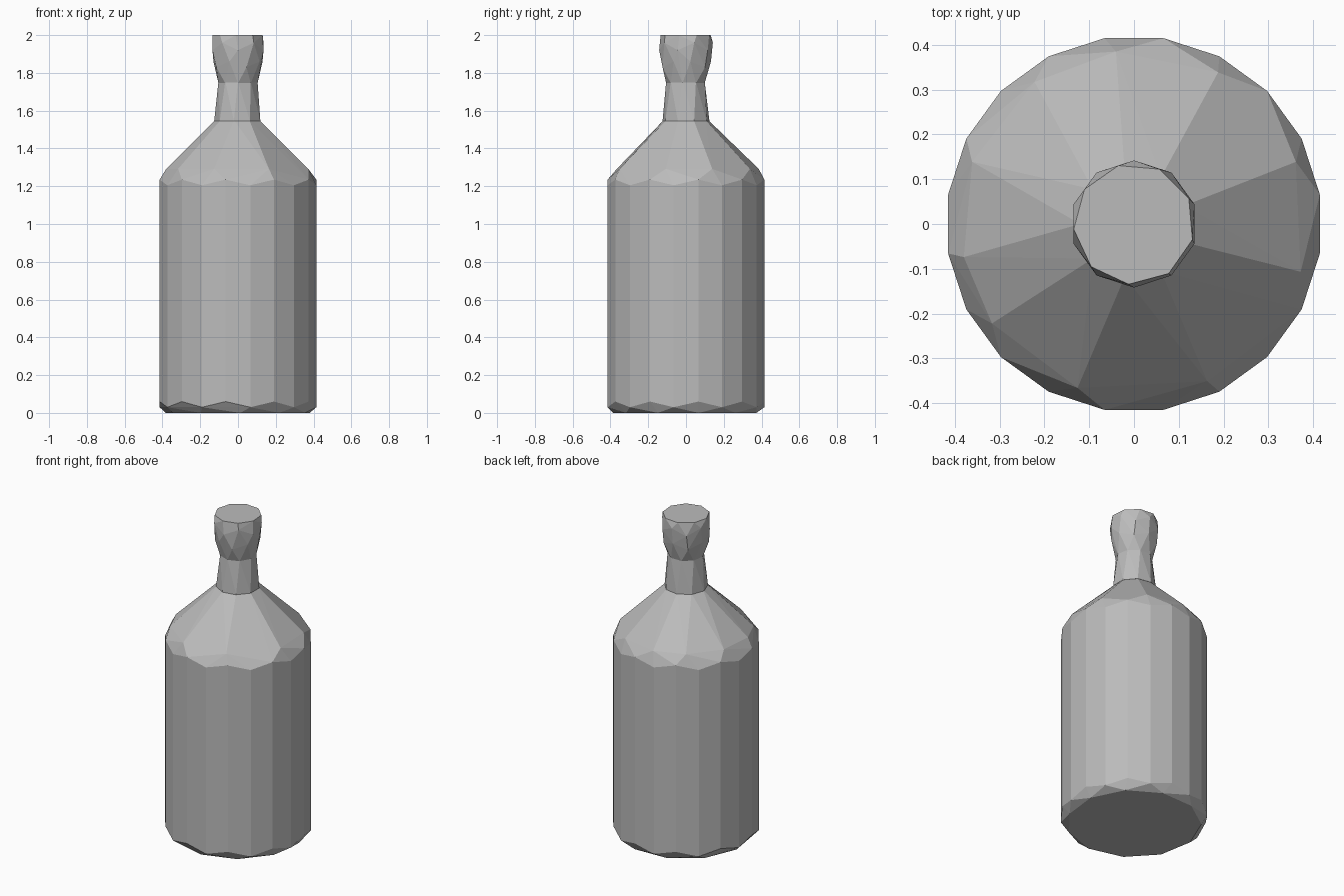
import bpy, bmesh, math

cube = bpy.data.objects.get("Cube")
if cube:
    bpy.data.objects.remove(cube, do_unlink=True)

grey = bpy.data.materials.new("plain grey")
grey.use_nodes = True
colour = (0.5, 0.5, 0.5, 1)
grey.diffuse_color = colour
grey.node_tree.nodes["Principled BSDF"].inputs["Base Color"].default_value = colour


def ring(radius, z, sides, start=0, wobble=0):
    """Points around the axis, alternating in height by the wobble."""
    pts = []
    for i in range(sides):
        a = math.radians(start) + math.tau * i / sides
        pts.append((radius * math.cos(a), radius * math.sin(a), z + wobble * (-1) ** i))
    return pts


def faceted(name, points):
    """Flat-shaded faceted solid wrapped around the points."""
    bm = bmesh.new()
    for p in points:
        bm.verts.new(p)
    out = bmesh.ops.convex_hull(bm, input=bm.verts[:])
    loose = [v for v in bm.verts if not v.link_faces]
    bmesh.ops.delete(bm, geom=loose, context='VERTS')
    bmesh.ops.dissolve_limit(bm, angle_limit=0.01, verts=bm.verts[:], edges=bm.edges[:])
    bmesh.ops.recalc_face_normals(bm, faces=bm.faces[:])
    mesh = bpy.data.meshes.new(name)
    bm.to_mesh(mesh)
    bm.free()
    mesh.materials.append(grey)
    obj = bpy.data.objects.new(name, mesh)
    bpy.context.collection.objects.link(obj)
    return obj


# Body: flat base, straight sides, uneven shoulder facets
shoulder = [(0.387 * math.cos(math.radians(a)), 0.387 * math.sin(math.radians(a)), 1.292)
            for a in (61, 21, -16, -65, -109, -145, -169, 159, 125, 96)]
body = (ring(0.385, 0, 11, 10) + ring(0.42, 0.045, 20, 9, 0.015)
        + ring(0.42, 1.22, 20, 9, 0.015) + shoulder + ring(0.12, 1.55, 9, 20))
faceted("bottle_body", body)

# Neck: slightly tapered, its lower edge just proud of the shoulder
faceted("bottle_neck", ring(0.126, 1.545, 9, 20) + ring(0.105, 1.755, 9, 30))

# Stopper: flared, with a chipped upper rim
faceted("stopper", ring(0.105, 1.745, 9, 30) + ring(0.132, 1.845, 9, 10, 0.015)
        + ring(0.142, 1.94, 10, 18, 0.02) + ring(0.135, 2.0, 9, 25))
